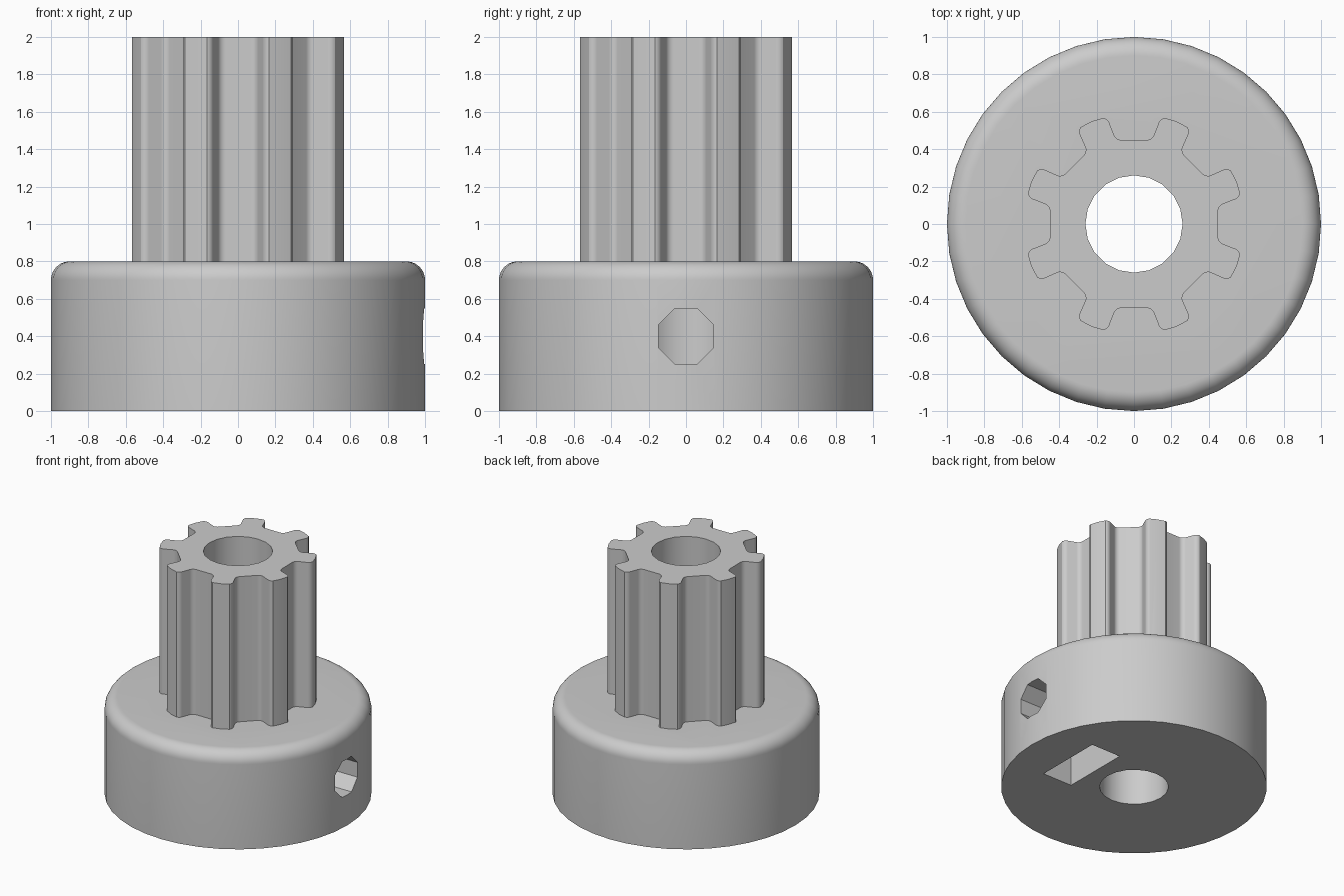
import bpy, bmesh, math
from mathutils import Matrix, Vector

if "Cube" in bpy.data.objects:
    bpy.data.objects.remove(bpy.data.objects["Cube"])


def make_object(name, bm):
    bmesh.ops.recalc_face_normals(bm, faces=bm.faces)
    mesh = bpy.data.meshes.new(name)
    bm.to_mesh(mesh)
    bm.free()
    obj = bpy.data.objects.new(name, mesh)
    bpy.context.collection.objects.link(obj)
    return obj


def prism(name, points, direction):
    """Extrude a closed outline of 3D points along a direction."""
    bm = bmesh.new()
    face = bm.faces.new([bm.verts.new(p) for p in points])
    out = bmesh.ops.extrude_face_region(bm, geom=[face])
    verts = [g for g in out["geom"] if isinstance(g, bmesh.types.BMVert)]
    bmesh.ops.translate(bm, vec=direction, verts=verts)
    return make_object(name, bm)


def circle(radius, sides, offset=0.0):
    return [(radius * math.cos(offset + math.tau * i / sides),
             radius * math.sin(offset + math.tau * i / sides)) for i in range(sides)]


def combine(target, other, operation):
    mod = target.modifiers.new(operation.lower(), 'BOOLEAN')
    mod.operation, mod.solver, mod.object = operation, 'EXACT', other
    bpy.context.view_layer.objects.active = target
    bpy.ops.object.modifier_apply(modifier=mod.name)
    bpy.data.objects.remove(other)


# Hub: stacked 40-sided rings with a rounded upper rim
SIDES, HUB_H, ROUND = 40, 0.8, 0.1
profile = [(1.0, 0.0)]
for i in range(11):
    a = math.pi / 2 * i / 10
    profile.append((1 - ROUND + ROUND * math.cos(a), HUB_H - ROUND + ROUND * math.sin(a)))
bm = bmesh.new()
rings = [[bm.verts.new((x, y, z)) for x, y in circle(r, SIDES)] for r, z in profile]
for low, high in zip(rings, rings[1:]):
    for i in range(SIDES):
        j = (i + 1) % SIDES
        bm.faces.new((low[i], low[j], high[j], high[i]))
bm.faces.new(rings[0])
bm.faces.new(rings[-1])
pulley = make_object("toothed_pulley", bm)

# Toothed shaft: eight rounded trapezoid grooves around the outline
TEETH, TIP_R, GROOVE_TOP, GROOVE_HALF, DEPTH = 8, 0.594, 0.568, 0.173, 0.119
FILLET, SWEEP, STEPS = 0.041, math.radians(70), 8
STRETCH = 1.061
half = []
for i in range(STEPS + 1):          # fillet at the tooth tip
    a = SWEEP * i / STEPS
    half.append((GROOVE_HALF - STRETCH * FILLET * math.sin(a),
                 GROOVE_TOP - FILLET * (1 - math.cos(a))))
half[0] = (half[0][0] * 0.995, half[0][1] * 0.995)
floor_half = 0.0663
for i in range(STEPS, -1, -1):      # fillet at the groove floor
    a = SWEEP * i / STEPS
    half.append((floor_half + STRETCH * FILLET * math.sin(a),
                 GROOVE_TOP - DEPTH + FILLET * (1 - math.cos(a))))
groove = half + [(-x, y) for x, y in reversed(half)]
tip = math.pi / 2 + math.pi / TEETH
groove.append((TIP_R * math.cos(tip), TIP_R * math.sin(tip)))
outline = []
for k in range(TEETH):
    turn = Matrix.Rotation(math.tau * k / TEETH, 3, 'Z')
    outline += [turn @ Vector((x, y, 0.5)) for x, y in groove]
combine(pulley, prism("toothed_shaft", outline, (0, 0, 1.5)), 'UNION')

# Shaft bore
bore = prism("bore_cutter", [(x, y, -0.2) for x, y in circle(0.26, 20)], (0, 0, 2.4))
combine(pulley, bore, 'DIFFERENCE')

# Nut pocket, open at the bottom with a pointed top
pocket = [(-0.285, -0.2), (0.285, -0.2), (0.285, 0.59), (0, 0.755), (-0.285, 0.59)]
combine(pulley, prism("nut_pocket_cutter", [(0.38, y, z) for y, z in pocket],
                      (0.27, 0, 0)), 'DIFFERENCE')

# Octagonal set screw hole
screw = [(0.0, y, z + 0.4) for y, z in circle(0.16, 8, math.pi / 8)]
combine(pulley, prism("screw_hole_cutter", screw, (1.2, 0, 0)), 'DIFFERENCE')

# Plain grey colour and shading
grey = bpy.data.materials.new("light_grey")
grey.diffuse_color = (0.6, 0.6, 0.6, 1)
grey.use_nodes = True
grey.node_tree.nodes["Principled BSDF"].inputs["Base Color"].default_value = grey.diffuse_color
pulley.data.materials.clear()
pulley.data.materials.append(grey)
for poly in pulley.data.polygons:
    poly.material_index = 0
bpy.context.view_layer.objects.active = pulley
pulley.select_set(True)
bpy.ops.object.shade_smooth_by_angle(angle=math.radians(30))
